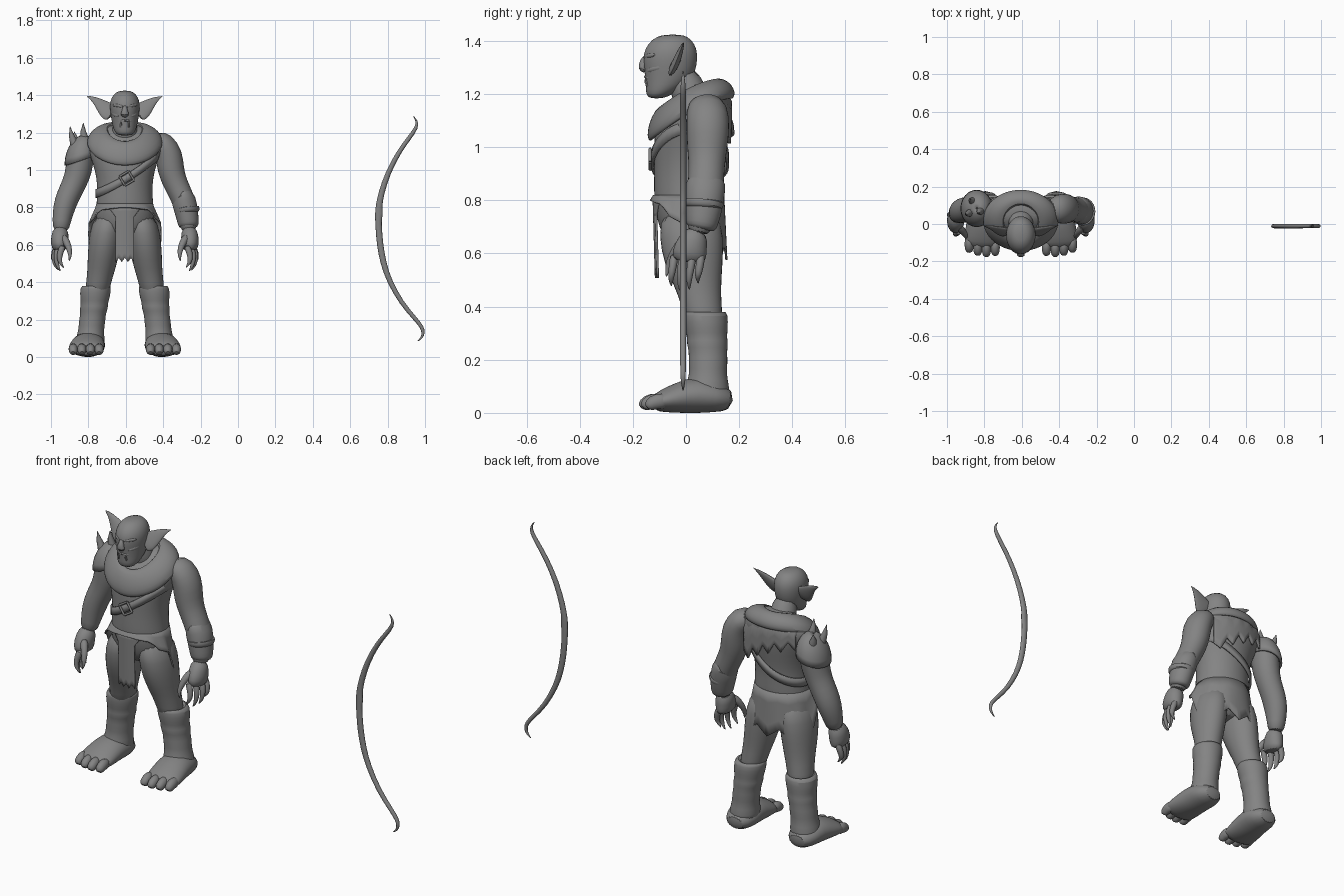
import bpy, bmesh, math
from mathutils import Vector

CX = -0.605  # creature's centre line
SIDES = ((-1, "right"), (1, "left"))
grey = bpy.data.materials.new("stone grey")
grey.diffuse_color = (0.23, 0.23, 0.23, 1)


def finish(name, bm, level=1, thick=0, angle=50):
    bmesh.ops.recalc_face_normals(bm, faces=bm.faces)
    me = bpy.data.meshes.new(name)
    bm.to_mesh(me)
    bm.free()
    ob = bpy.data.objects.new(name, me)
    bpy.context.collection.objects.link(ob)
    me.materials.append(grey)
    if thick:
        ob.modifiers.new("Thickness", "SOLIDIFY").thickness = thick
    if level:
        ob.modifiers.new("Smooth", "SUBSURF").levels = level
        ob.modifiers["Smooth"].render_levels = level
    bpy.ops.object.select_all(action="DESELECT")
    ob.select_set(True)
    bpy.context.view_layer.objects.active = ob
    bpy.ops.object.shade_smooth_by_angle(angle=math.radians(angle))
    return ob


def tube(name, pts, s=1, n=16, flat=False, level=1, cx=CX):
    """Skin elliptical rings (x, y, z, rx, ry) along a path; flat keeps rings level."""
    bm, rings = bmesh.new(), []
    P = [Vector((cx + s * p[0], p[1], p[2])) for p in pts]
    for i, p in enumerate(pts):
        t = (P[min(i + 1, len(P) - 1)] - P[max(i - 1, 0)]).normalized()
        u, w = Vector((1, 0, 0)), Vector((0, 1, 0))
        if not flat:
            if abs(t.x) > 0.9:
                u = Vector((0, 0, 1))
            u = (u - t * u.dot(t)).normalized()
            w = t.cross(u)
        rings.append([bm.verts.new(P[i] + u * p[3] * math.cos(a) + w * p[4] * math.sin(a))
                      for a in (2 * math.pi * k / n for k in range(n))])
    for a, b in zip(rings, rings[1:]):
        for k in range(n):
            bm.faces.new((a[k], a[(k + 1) % n], b[(k + 1) % n], b[k]))
    bm.faces.new(rings[0])
    bm.faces.new(rings[-1])
    return finish(name, bm, level)


def sheet(name, f, nu, nv, closed=True, thick=0.012, level=0):
    """Cloth-like grid from f(u, v), u and v in 0..1."""
    bm = bmesh.new()
    cols = nu if closed else nu + 1
    g = [[bm.verts.new((CX + q[0], q[1], q[2])) for q in (f(i / nu, j / nv) for i in range(cols))]
         for j in range(nv + 1)]
    for j in range(nv):
        for i in range(nu):
            k = (i + 1) % cols
            bm.faces.new((g[j][i], g[j][k], g[j + 1][k], g[j + 1][i]))
    return finish(name, bm, level, thick)


def zigzag(x):
    return abs((x % 1) * 2 - 1)


# Torso, neck and head
tube("torso", [(0, .01, .62, .08, .07), (0, .01, .70, .155, .115), (0, .01, .78, .156, .13),
               (0, .01, .85, .15, .132), (0, .01, .92, .148, .13), (0, .015, 1.0, .16, .138),
               (0, .025, 1.08, .19, .142), (0, .05, 1.15, .21, .12), (0, .07, 1.2, .175, .095),
               (0, .08, 1.245, .1, .06)], n=24, flat=True)
tube("neck", [(0, .05, 1.12, .09, .08), (0, .012, 1.2, .068, .068), (0, -.02, 1.29, .062, .06)])
tube("head", [(0, -.112, 1.183, .034, .026), (0, -.1, 1.2, .054, .052), (0, -.072, 1.235, .066, .08),
              (0, -.06, 1.28, .074, .096), (0, -.06, 1.33, .081, .104), (0, -.057, 1.37, .079, .099),
              (0, -.054, 1.405, .062, .077), (0, -.05, 1.425, .03, .04)], n=24, flat=True)
tube("nose", [(0, -.145, 1.345, .012, .014), (0, -.16, 1.318, .015, .018),
              (0, -.168, 1.298, .026, .016), (0, -.15, 1.284, .016, .012)], n=10)
for z, y, name in ((1.263, -.152, "upper_lip"), (1.225, -.144, "lower_lip")):
    tube(name, [(-.05, y + .045, z - .01, .006, .008), (-.03, y + .01, z, .01, .012),
                (0, y - .004, z + .003, .01, .012), (.03, y + .01, z, .01, .012),
                (.05, y + .045, z - .01, .006, .008)], n=8)
for s, side in SIDES:
    tube(side + "_brow", [(.005, -.157, 1.336, .011, .011), (.035, -.146, 1.344, .013, .013),
                          (.066, -.11, 1.348, .008, .008)], s, 8)
    tube(side + "_cheek", [(.024, -.145, 1.285, .012, .01), (.05, -.12, 1.296, .016, .016),
                           (.068, -.08, 1.305, .01, .012)], s, 8)
    tube(side + "_fang", [(.022, -.143, 1.23, .007, .007), (.022, -.152, 1.246, .006, .006),
                          (.022, -.153, 1.264, .001, .001)], s, 6, level=0)
    # Long pointed ears, as cupped blades
    tube(side + "_ear", [(.06, -.05, 1.295, .058, .016), (.095, -.038, 1.318, .053, .016),
                         (.13, -.026, 1.35, .034, .012), (.165, -.015, 1.379, .016, .008),
                         (.205, -.008, 1.396, .002, .002)], s, 12)
    # Arm, palm, fingers and thumb
    tube(side + "_arm", [(.15, .07, 1.165, .05, .06), (.205, .08, 1.145, .07, .08), (.238, .083, 1.08, .075, .083),
                         (.245, .08, 1.0, .073, .078), (.268, .078, .93, .066, .068), (.305, .075, .86, .064, .07),
                         (.328, .068, .79, .06, .066), (.339, .055, .72, .049, .05), (.343, .045, .67, .042, .042)], s)
    tube(side + "_palm", [(.342, .045, .69, .04, .04), (.347, .025, .645, .048, .058),
                          (.35, .012, .60, .048, .068), (.348, .01, .565, .034, .06)], s)
    for k, (x, y, tip) in enumerate(((.328, -.043, .475), (.345, -.01, .457), (.357, .025, .462), (.36, .058, .485))):
        tube(f"{side}_finger_{k}", [(x, y, .60, .02, .018), (x + .02, y - .006, .555, .018, .017),
                                    (x + .022, y - .012, .52, .015, .014), (x + .015, y - .014, tip + .025, .01, .01),
                                    (x - .003, y - .012, tip, .002, .002)], s, 8)
    tube(side + "_thumb", [(.335, -.01, .65, .024, .022), (.308, -.04, .61, .021, .02), (.295, -.062, .57, .016, .015),
                           (.292, -.07, .54, .01, .01), (.298, -.074, .51, .002, .002)], s, 8)
    # Leg, wrapped boot, foot and toes
    tube(side + "_leg", [(.085, .015, .77, .075, .11), (.102, .02, .66, .09, .125), (.113, .028, .56, .087, .112),
                         (.125, .045, .47, .076, .088), (.14, .06, .40, .068, .076), (.155, .075, .3, .062, .068)],
         s, flat=True)
    tube(side + "_boot", [(.15, .07, .36, .05, .05), (.15, .07, .388, .07, .074), (.156, .075, .372, .085, .085),
                          (.16, .077, .315, .08, .081), (.163, .08, .285, .072, .075), (.165, .08, .262, .077, .079),
                          (.17, .083, .23, .068, .072), (.175, .083, .19, .072, .075), (.18, .083, .145, .068, .07),
                          (.185, .08, .10, .078, .084), (.19, .08, .03, .082, .088)], s, 20, True)
    tube(side + "_foot", [(.19, .178, .045, .05, .038), (.19, .11, .058, .088, .057), (.195, .04, .07, .09, .072),
                          (.202, -.03, .056, .096, .058), (.207, -.09, .044, .097, .043),
                          (.208, -.125, .033, .086, .028)], s, 20)
    for k, (x, y) in enumerate(((.137, -.163), (.184, -.169), (.23, -.162), (.276, -.146))):
        tube(f"{side}_toe_{k}", [(x, y + .08, .045, .025, .03), (x, y + .035, .045, .027, .032),
                                 (x, y + .008, .03, .024, .026), (x, y, .018, .014, .014)], s, 10)

# Draped cowl round the neck: rings of rx, ry, y centre, front z, back z
COWL = [(.075, .08, .01, 1.12, 1.21), (.09, .095, .01, 1.165, 1.262), (.145, .13, .012, 1.14, 1.258),
        (.19, .157, .015, 1.085, 1.238), (.207, .168, .02, 1.04, 1.205), (.196, .158, .02, 1.02, 1.18)]


def cowl(u, v):
    a = u * 2 * math.pi
    rx, ry, yc, zf, zb = COWL[round(v * 5)]
    return rx * math.sin(a), yc - ry * math.cos(a), zb + (zf - zb) * ((1 + math.cos(a)) / 2) ** 1.6


sheet("cowl", cowl, 32, 5, level=1)


# Torn cape down the back, longer on one side
def cape(u, v):
    x = -.16 + .32 * u
    drop = .08 + .13 * u + .05 * zigzag(u * 4.5)
    return x, .138 + .035 * min(1, v * 3) - 1.6 * x * x, 1.235 - .4 * abs(x) ** 1.5 - v * drop


sheet("torn_cape", cape, 36, 5, False, .01)


# Torn skirt, short in front and long behind
def skirt(u, v):
    a = (u * 2 - 1) * math.pi
    drop = .02 + .175 * min(1, (abs(a) / 1.8) ** 3) + .05 * zigzag(u * 9) * min(1, (abs(a) / 1.5) ** 2)
    rx, ry = .151 + .045 * v, .134 + .012 * v
    return rx * math.sin(a), .01 - ry * math.cos(a), .82 - v * drop


sheet("torn_skirt", skirt, 72, 4, thick=.008)


# Front loincloth flap
def flap(u, v):
    w = .05 + .045 * max(0, 1 - v * 5)
    x = (u * 2 - 1) * w
    return x, -.126 + .008 * v + x * x * 3.5, .81 - v * (.28 + .022 * zigzag(u * 3))


sheet("loincloth_flap", flap, 18, 10, False, .008)


# Diagonal chest strap and buckle
def strap(u, v):
    a = u * 2 * math.pi
    x = (.178 if math.sin(a) > 0 else .157) * math.sin(a)
    return x, .015 - .147 * math.cos(a), .95 + .58 * x + .6 * x * x + (v - .5) * .045


sheet("chest_strap", strap, 40, 1, thick=.01)
C = [(math.cos(t), math.sin(t)) for t in (math.pi * (k / 2 + .25) for k in range(5))]
for k in range(4):
    tilt = math.atan(.6)
    q = [(.01 + .04 * (c * math.cos(tilt) - d * math.sin(tilt)), -.135,
          .955 + .04 * (c * math.sin(tilt) + d * math.cos(tilt)), .006, .006) for c, d in C[k:k + 2]]
    tube(f"buckle_bar_{k}", q, n=8, level=0)


# Spiked shoulder guard on one side
def guard(u, v):
    a, b = u * 2 * math.pi, (.04 + .96 * v) * math.pi / 2
    x = .087 * math.sin(b) * math.cos(a)
    return -.236 + x, .083 + .1 * math.sin(b) * math.sin(a), 1.05 + .135 * math.cos(b) + .3 * x


sheet("shoulder_guard", guard, 24, 6, thick=.012)
for k, (x, y, z, tx, ty, tz) in enumerate(((-.27, .06, 1.14, -.293, .05, 1.232), (-.215, .07, 1.165, -.222, .06, 1.252),
                                           (-.255, .12, 1.14, -.27, .135, 1.205))):
    tube(f"guard_spike_{k}", [(x, y, z, .023, .023), ((x + tx) / 2 - .004, (y + ty) / 2, (z + tz) / 2, .014, .014),
                              (tx, ty, tz, .001, .001)], n=10, level=0)

# Forearm bracer on the other side
tube("bracer", [(.297, .075, .87, .058, .066), (.304, .075, .872, .068, .076), (.326, .07, .80, .066, .075),
                (.338, .062, .725, .058, .064), (.342, .057, .70, .054, .058), (.342, .055, .69, .04, .045)], n=20)
tube("bracer_band", [(.33, .068, .80, .06, .07), (.33, .068, .798, .069, .078),
                     (.336, .064, .772, .067, .074), (.336, .064, .77, .055, .062)], n=20)

# Recurved bow standing apart
BOW = [(.935, 1.29, .002), (.958, 1.262, .006), (.957, 1.228, .011), (.915, 1.17, .012), (.865, 1.105, .013),
       (.80, .985, .015), (.764, .87, .017), (.752, .80, .018), (.755, .77, .023), (.75, .735, .018),
       (.753, .68, .018), (.759, .6, .018), (.777, .5, .017), (.807, .41, .015), (.872, .29, .013),
       (.947, .205, .012), (.985, .16, .011), (.992, .128, .01), (.982, .1, .006), (.957, .083, .002)]
tube("bow", [(x, -.011, z, r, min(r, .013)) for x, z, r in BOW], n=10, cx=0)
